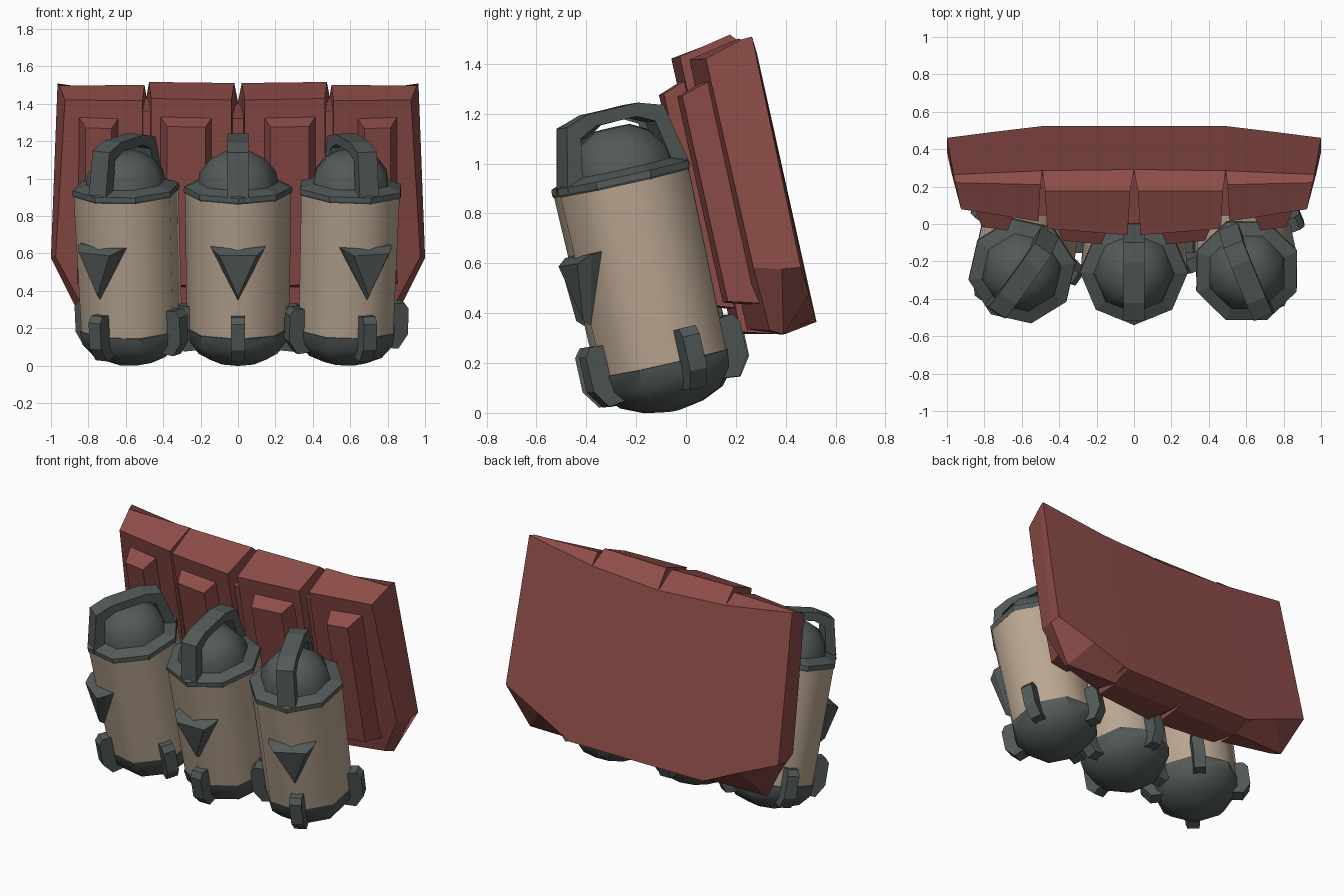
import bpy, bmesh, math
from mathutils import Matrix, Vector

if "Cube" in bpy.data.objects:
    bpy.data.objects.remove(bpy.data.objects["Cube"])

LEAN = Matrix.Rotation(math.radians(12.5), 4, 'X')   # whole assembly leans forward


def material(name, rgb):
    m = bpy.data.materials.new(name)
    m.diffuse_color = (*rgb, 1)
    m.use_nodes = True
    m.node_tree.nodes["Principled BSDF"].inputs["Base Color"].default_value = m.diffuse_color
    return m


RED = material("dull red", (0.27, 0.074, 0.066))
TAN = material("tan", (0.49, 0.385, 0.285))
GREY = material("dark grey", (0.085, 0.102, 0.098))


def finish(name, bm, mat, matrix, smooth=0):
    bmesh.ops.recalc_face_normals(bm, faces=bm.faces)
    bm.transform(matrix)
    me = bpy.data.meshes.new(name)
    bm.to_mesh(me)
    bm.free()
    me.materials.append(mat)
    ob = bpy.data.objects.new(name, me)
    bpy.context.collection.objects.link(ob)
    if smooth:
        bpy.context.view_layer.objects.active = ob
        ob.select_set(True)
        bpy.ops.object.shade_smooth_by_angle(angle=math.radians(smooth))
        ob.select_set(False)
    return ob


def loft(bm, rings):
    """Closed solid through rings of equal point count."""
    vs = [[bm.verts.new(p) for p in r] for r in rings]
    n = len(vs[0])
    for a, b in zip(vs, vs[1:]):
        for i in range(n):
            j = (i + 1) % n
            bm.faces.new((a[i], a[j], b[j], b[i]))
    bm.faces.new(vs[0])
    bm.faces.new(vs[-1])


def turned(name, profile, mat, matrix, smooth):
    """Eight-sided turned solid from (radius, height) points."""
    bm = bmesh.new()
    loft(bm, [[(r * math.sin(k * math.pi / 4), -r * math.cos(k * math.pi / 4), h)
               for k in range(8)] for r, h in profile])
    return finish(name, bm, mat, matrix, smooth)


def strip(bm, profile, width, turn=0):
    """Extrude a (forward, height) outline sideways, turned about the axis."""
    rot = Matrix.Rotation(turn, 3, 'Z')
    loft(bm, [[rot @ Vector((x, -f, h)) for f, h in profile]
              for x in (-width / 2, width / 2)])


# Back board: four bevelled panels, right half defined and mirrored
# each ring: (x, depth, height), running back -> ridge -> front
outer_panel = [
    [(.49, .59, 1.344), (.965, .585, 1.416), (1, .576, .47), (.74, .585, .357), (.49, .59, .243)],
    [(.50, .53, 1.42), (.955, .54, 1.414), (1, .5, .48), (.87, .45, .223), (.49, .46, .223)],
    [(.51, .32, 1.38), (.925, .385, 1.37), (.975, .39, .51), (.84, .40, .25), (.51, .31, .275)],
]
inner_panel = [
    [(0, .59, 1.314), (.49, .59, 1.344), (.49, .59, .243), (0, .59, .243)],
    [(.02, .50, 1.437), (.475, .50, 1.443), (.485, .45, .223), (.01, .45, .223)],
    [(.035, .25, 1.40), (.465, .285, 1.40), (.465, .285, .27), (.035, .25, .27)],
]


def raised(x0, x1, d0, d1, front, top):
    """Raised plate on a panel front, with bevelled rim."""
    return [[(x0, d0 + .03, top), (x1, d1 + .03, top), (x1, d1 + .03, .36), (x0, d0 + .03, .36)],
            [(x0 + .045, front, top - .042), (x1 - .045, front + .02, top - .042),
             (x1 - .045, front + .02, .40), (x0 + .045, front, .40)]]


parts = {"outer_panel": outer_panel, "inner_panel": inner_panel,
         "outer_raised_plate": raised(.63, .86, .34, .375, .24, 1.287),
         "inner_raised_plate": raised(.13, .425, .258, .28, .17, 1.31)}
for side, s in (("left", -1), ("right", 1)):
    for name, rings in parts.items():
        bm = bmesh.new()
        loft(bm, [[(s * x, y, z) for x, y, z in r] for r in rings])
        finish(f"{side}_{name}", bm, RED, LEAN)

# Recessed floors of the grooves between panels
for name, x, front, top in (("left", -.49, .34, 1.34), ("middle", 0, .29, 1.31),
                            ("right", .49, .34, 1.34)):
    bm = bmesh.new()
    loft(bm, [[(x + w, .585, top), (x + w, front, top - .02), (x + w, front, .30),
               (x + w, .45, .24), (x + w, .585, .25)] for w in (-.03, .03)])
    finish(f"{name}_groove_floor", bm, RED, LEAN)

# Canisters: position, depth, outward tilt, turn about own axis
for side, x, depth, tilt, turn in (("left", -.56, -.04, -2.3, -35),
                                   ("middle", 0, -.045, 0, 0),
                                   ("right", .572, -.04, 1.8, 22)):
    m = (LEAN @ Matrix.Translation((x, depth, 0))
         @ Matrix.Rotation(math.radians(tilt), 4, 'Y')
         @ Matrix.Rotation(math.radians(turn), 4, 'Z'))

    turned(f"{side}_canister_body", [(.273, .19), (.285, .97)], TAN, m, 50)
    turned(f"{side}_canister_base",
           [(.02, .018), (.12, .035), (.21, .075), (.27, .145), (.28, .215), (.25, .22)],
           GREY, m, 40)
    turned(f"{side}_collar", [(.285, .955), (.291, .965), (.289, .99), (.2, 1.02)], GREY, m, 0)
    turned(f"{side}_dome", [(.22, .99), (.205, 1.07), (.15, 1.14), (.075, 1.18)], GREY, m, 50)

    # Carrying handle arched over the dome
    bm = bmesh.new()
    arch = [(.272, .97), (.215, 1.225), (.11, 1.257)]
    under = [(.205, .97), (.165, 1.17), (.09, 1.205)]
    outline = (arch + [(-f, h) for f, h in reversed(arch)]
               + [(-f, h) for f, h in under] + list(reversed(under)))
    strip(bm, outline, .11)
    finish(f"{side}_handle", bm, GREY, m)

    # Downward pointing wedge on the front
    bm = bmesh.new()
    loft(bm, [[(-.148, -.2, .715), (.148, -.2, .715), (0, -.2, .42)],
              [(-.143, -.265, .71), (.143, -.265, .71), (0, -.28, .43)],
              [(-.10, -.318, .685), (.10, -.318, .685), (0, -.305, .455)]])
    finish(f"{side}_wedge", bm, GREY, m)

    # Four clamp feet around the base
    bm = bmesh.new()
    for k in range(4):
        strip(bm, [(.25, .34), (.315, .345), (.342, .31), (.342, .17), (.29, .095), (.2, .105)],
              .075, k * math.pi / 2)
    finish(f"{side}_feet", bm, GREY, m)
